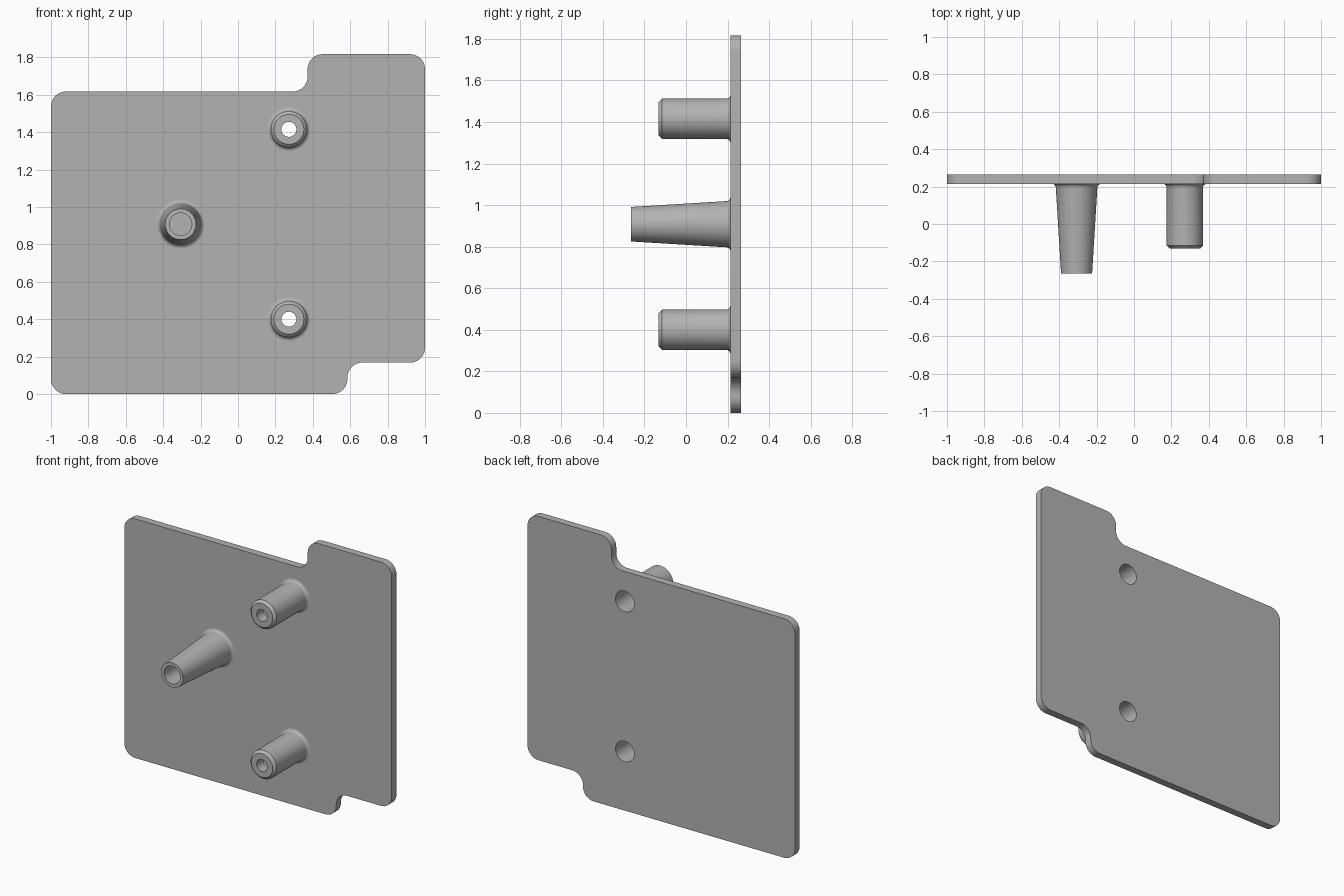
import bpy, bmesh
from math import cos, sin, pi
from mathutils import Vector, Matrix

cube = bpy.data.objects.get("Cube")
if cube:
    bpy.data.objects.remove(cube)

FRONT, BACK = 0.214, 0.265      # plate faces along y
SEGMENTS = 48

grey = bpy.data.materials.new("plain_grey")
grey.use_nodes = True
colour = (0.45, 0.45, 0.45, 1)
grey.diffuse_color = colour
grey.node_tree.nodes["Principled BSDF"].inputs["Base Color"].default_value = colour


def finish(obj):
    obj.data.materials.clear()
    obj.data.materials.append(grey)
    bpy.ops.object.select_all(action='DESELECT')
    obj.select_set(True)
    bpy.context.view_layer.objects.active = obj
    bpy.ops.object.shade_smooth_by_angle(angle=pi / 6)


def rounded(corners, radius, steps=10):
    """Round every right-angled corner, inner or outer, with an arc."""
    pts = []
    for i, c in enumerate(corners):
        c = Vector(c)
        u = (Vector(corners[i - 1]) - c).normalized()
        v = (Vector(corners[(i + 1) % len(corners)]) - c).normalized()
        centre = c + (u + v) * radius
        for k in range(steps + 1):
            a = pi / 2 * k / steps
            pts.append(centre - (v * cos(a) + u * sin(a)) * radius)
    return pts


def circle(x, z, r):
    return [Vector((x + r * cos(2 * pi * k / SEGMENTS),
                    z + r * sin(2 * pi * k / SEGMENTS))) for k in range(SEGMENTS)]


def lathe(name, x, z, profile):
    """Spin a (radius, y) profile around an axis along y."""
    bm = bmesh.new()
    verts = [bm.verts.new((r, y, 0)) for r, y in profile]
    edges = [bm.edges.new(pair) for pair in zip(verts, verts[1:])]
    bmesh.ops.spin(bm, geom=verts + edges, cent=(0, 0, 0), axis=(0, 1, 0),
                   angle=2 * pi, steps=SEGMENTS, use_merge=True)
    bmesh.ops.remove_doubles(bm, verts=bm.verts, dist=1e-5)
    bmesh.ops.recalc_face_normals(bm, faces=bm.faces)
    # the outermost face must look away from the axis
    bm.faces.ensure_lookup_table()
    face = max(bm.faces, key=lambda f: f.calc_center_median().xz.length)
    mid = face.calc_center_median()
    if face.normal.dot(Vector((mid.x, 0, mid.z))) < 0:
        bmesh.ops.reverse_faces(bm, faces=bm.faces)
    mesh = bpy.data.meshes.new(name)
    bm.to_mesh(mesh)
    bm.free()
    obj = bpy.data.objects.new(name, mesh)
    obj.location = (x, 0, z)
    bpy.context.collection.objects.link(obj)
    finish(obj)


def root_fillet(r, size, steps=6):
    """Concave blend from the plate into a post of radius r."""
    return [(r + size * (1 - sin(a)), FRONT - size * (1 - cos(a)))
            for a in (pi / 2 * k / steps for k in range(steps + 1))]


# Plate: filled outline with two screw holes, given thickness
BOSS_X, BOSS_Z, BORE = 0.272, (0.4, 1.415), 0.07
outline = [(-1, 0), (0.585, 0), (0.585, 0.168), (1, 0.168),
           (1, 1.817), (0.372, 1.817), (0.372, 1.617), (-1, 1.617)]
curve = bpy.data.curves.new("plate", 'CURVE')
curve.dimensions = '2D'
curve.fill_mode = 'BOTH'
curve.extrude = (BACK - FRONT) / 2
for loop in [rounded(outline, 0.08)] + [circle(BOSS_X, z, BORE) for z in BOSS_Z]:
    spline = curve.splines.new('POLY')
    spline.points.add(len(loop) - 1)
    for point, co in zip(spline.points, loop):
        point.co = (co.x, co.y, 0, 1)
    spline.use_cyclic_u = True
source = bpy.data.objects.new("plate_outline", curve)
bpy.context.collection.objects.link(source)
bpy.context.view_layer.update()
mesh = bpy.data.meshes.new_from_object(
    source.evaluated_get(bpy.context.evaluated_depsgraph_get()))
bpy.data.objects.remove(source)
mesh.transform(Matrix.Translation((0, (FRONT + BACK) / 2, 0)) @ Matrix.Rotation(pi / 2, 4, 'X'))
bm = bmesh.new()
bm.from_mesh(mesh)
bmesh.ops.remove_doubles(bm, verts=bm.verts, dist=1e-5)
bmesh.ops.recalc_face_normals(bm, faces=bm.faces)
bm.to_mesh(mesh)
bm.free()
plate = bpy.data.objects.new("plate", mesh)
bpy.context.collection.objects.link(plate)
finish(plate)

# Screw bosses: chamfered tip, narrow hole in front, wide bore from behind
TIP = -0.132
for name, z in zip(("lower_screw_boss", "upper_screw_boss"), BOSS_Z):
    lathe(name, BOSS_X, z, root_fillet(0.097, 0.02)[::-1][::-1] + [
        (0.097, TIP + 0.017), (0.08, TIP), (0.04, TIP),
        (0.04, TIP + 0.07), (BORE, TIP + 0.07), (BORE, FRONT)])

# Tapered locating pin with a blind hole in its tip
lathe("locating_pin", -0.307, 0.908, root_fillet(0.111, 0.02) + [
    (0.083, -0.265), (0.06, -0.265), (0.06, 0.15), (0, 0.15)])
